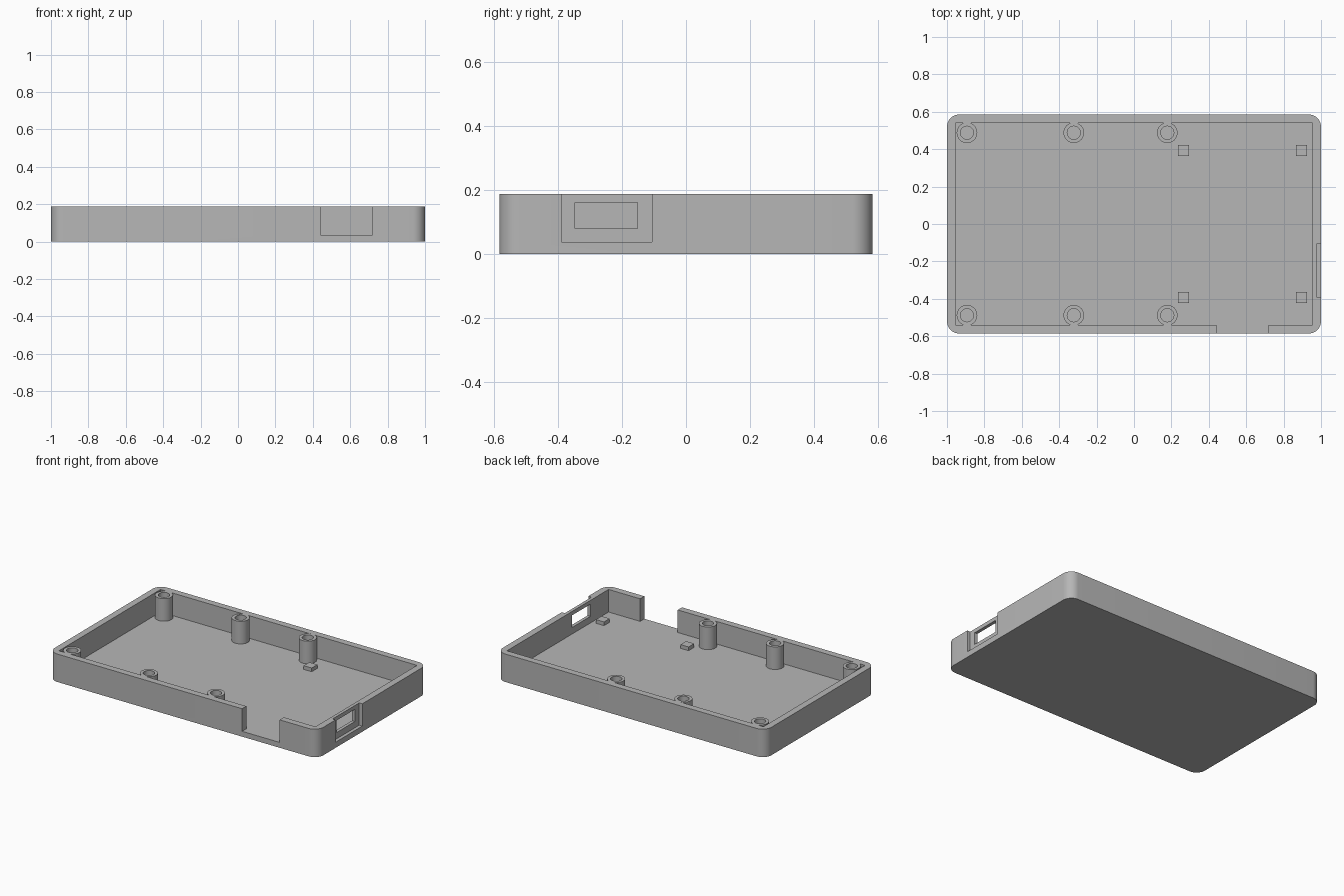
import bpy
import bmesh
from math import cos, sin, pi

cube = bpy.data.objects.get("Cube")
if cube:
    bpy.data.objects.remove(cube, do_unlink=True)

# Main dimensions
HALF_X, HALF_Y, HEIGHT = 1.0, 0.585, 0.188
WALL, FLOOR, CORNER = 0.045, 0.036, 0.065
ABOVE = HEIGHT + 0.1

grey = bpy.data.materials.new("grey plastic")
grey.use_nodes = True
colour = (0.47, 0.47, 0.47, 1)
grey.diffuse_color = colour
grey.node_tree.nodes["Principled BSDF"].inputs["Base Color"].default_value = colour


def prism(name, outline, z0, z1):
    """Extrude a flat outline from z0 up to z1."""
    bm = bmesh.new()
    face = bm.faces.new([bm.verts.new((x, y, z0)) for x, y in outline])
    top = bmesh.ops.extrude_face_region(bm, geom=[face])["geom"]
    verts = [g for g in top if isinstance(g, bmesh.types.BMVert)]
    bmesh.ops.translate(bm, verts=verts, vec=(0, 0, z1 - z0))
    bmesh.ops.recalc_face_normals(bm, faces=bm.faces)
    mesh = bpy.data.meshes.new(name)
    bm.to_mesh(mesh)
    bm.free()
    mesh.materials.append(grey)
    obj = bpy.data.objects.new(name, mesh)
    bpy.context.collection.objects.link(obj)
    return obj


def box(name, x0, x1, y0, y1, z0, z1):
    return prism(name, [(x0, y0), (x1, y0), (x1, y1), (x0, y1)], z0, z1)


def cylinder(name, x, y, r, z0, z1, sides=32):
    ring = [2 * pi * i / sides for i in range(sides)]
    return prism(name, [(x + r * cos(a), y + r * sin(a)) for a in ring], z0, z1)


def rounded_outline(hx, hy, r, steps=10):
    points = []
    for quarter, (sx, sy) in enumerate([(1, 1), (-1, 1), (-1, -1), (1, -1)]):
        for i in range(steps + 1):
            a = (quarter + i / steps) * pi / 2
            points.append((sx * (hx - r) + r * cos(a), sy * (hy - r) + r * sin(a)))
    return points


def combine(target, tool, operation):
    """Apply a boolean and discard the tool object."""
    mod = target.modifiers.new(operation.lower(), "BOOLEAN")
    mod.operation, mod.solver, mod.object = operation, "EXACT", tool
    bpy.context.view_layer.objects.active = target
    bpy.ops.object.modifier_apply(modifier=mod.name)
    bpy.data.objects.remove(tool, do_unlink=True)


# Tray with rounded outer corners and a square cavity
shell = prism("case_shell", rounded_outline(HALF_X, HALF_Y, CORNER), 0, HEIGHT)
ix, iy = HALF_X - WALL, HALF_Y - WALL
combine(shell, box("cavity", -ix, ix, -iy, iy, FLOOR, ABOVE), "DIFFERENCE")

# Gap in the front wall
combine(shell, box("front_gap", 0.44, 0.72, -0.7, -0.5, FLOOR, ABOVE), "DIFFERENCE")

# Port recess and window in the left-hand (+x) wall
combine(shell, box("port_recess", 0.977, 1.1, -0.39, -0.106, 0.038, ABOVE), "DIFFERENCE")
combine(shell, box("port_window", 0.9, 1.1, -0.348, -0.152, 0.08, 0.162), "DIFFERENCE")

# Hollow screw posts merged into the long walls
for x in (-0.893, -0.322, 0.178):
    for y in (-0.488, 0.488):
        combine(shell, cylinder("post", x, y, 0.055, FLOOR - 0.01, HEIGHT), "UNION")
        combine(shell, cylinder("bore", x, y, 0.035, FLOOR, ABOVE), "DIFFERENCE")

# Smooth the round surfaces, keep the edges sharp
bpy.ops.object.select_all(action="DESELECT")
shell.select_set(True)
bpy.context.view_layer.objects.active = shell
bpy.ops.object.shade_smooth_by_angle()

# Small square board supports on the floor
for end, x in (("inner", 0.265), ("outer", 0.895)):
    for side, y in (("front", -0.393), ("back", 0.393)):
        box(f"board_support_{side}_{end}", x - 0.03, x + 0.03, y - 0.03, y + 0.03,
            FLOOR, FLOOR + 0.025)
